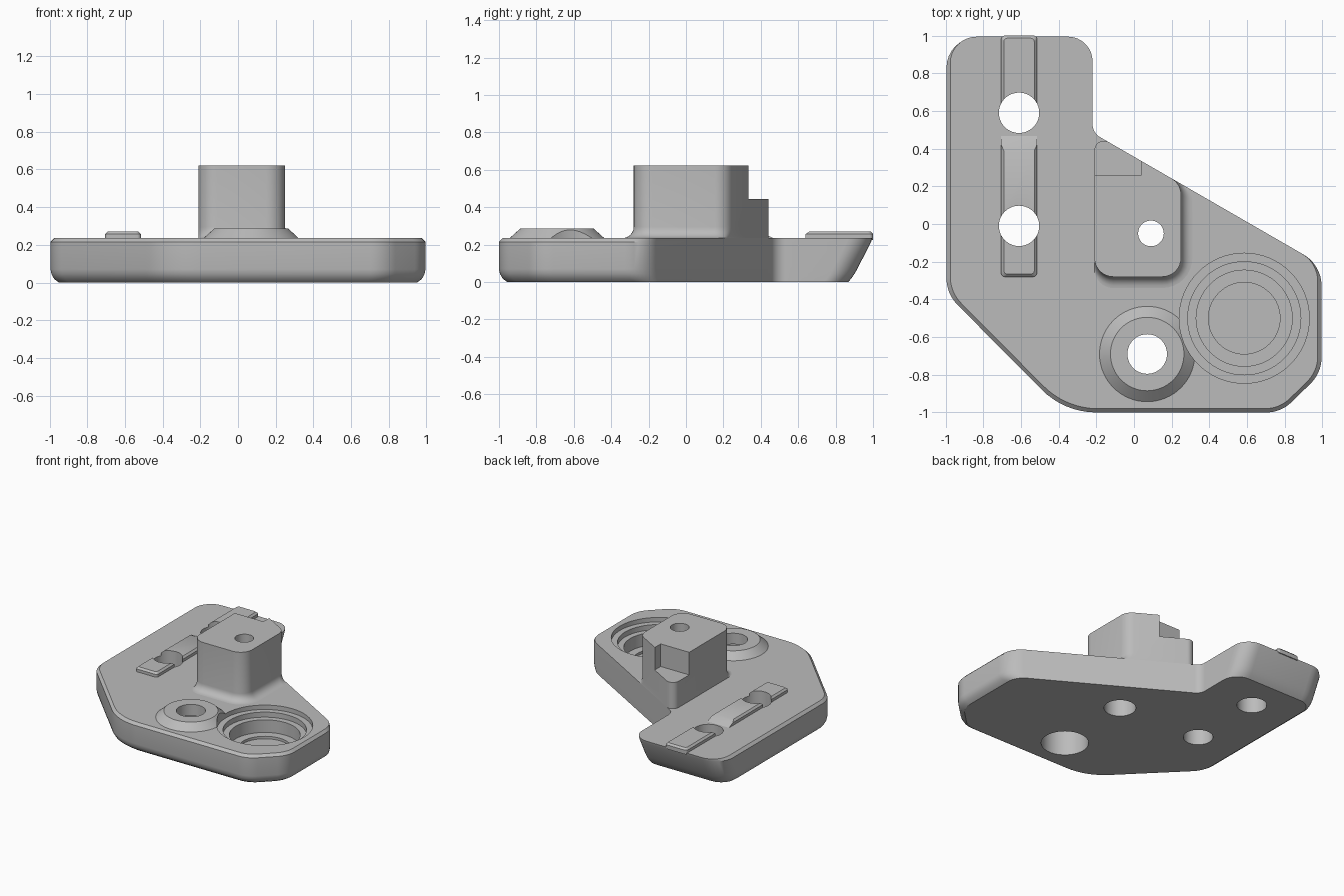
import bpy, bmesh, math
from mathutils import Vector, Matrix

cube = bpy.data.objects.get("Cube")
if cube:
    bpy.data.objects.remove(cube, do_unlink=True)

grey = bpy.data.materials.new("plain_grey")
grey.use_nodes = True
COLOUR = (0.5, 0.5, 0.5, 1)
grey.diffuse_color = COLOUR
next(n for n in grey.node_tree.nodes if n.type == 'BSDF_PRINCIPLED').inputs["Base Color"].default_value = COLOUR

TOP = 0.235       # top of the base plate


def diagonal(x):
    """Y of the slanted back edge shared by plate and post."""
    return 0.357 - 0.577 * x


def rounded(corners, steps=8):
    """Outline from (x, y, radius) corners, each replaced by an arc."""
    pts = [Vector(c[:2]) for c in corners]
    out = []
    for i, (p, c) in enumerate(zip(pts, corners)):
        a = (p - pts[i - 1]).normalized()
        b = (pts[(i + 1) % len(pts)] - p).normalized()
        turn = math.atan2(a.x * b.y - a.y * b.x, a.dot(b))
        start = p - a * c[2] * math.tan(abs(turn) / 2)
        centre = start + Vector((-a.y, a.x)) * math.copysign(c[2], turn)
        for k in range(steps + 1):
            out.append(centre + Matrix.Rotation(turn * k / steps, 2) @ (start - centre))
    return out


def loft(name, rings):
    """Closed solid through rings of equal point count."""
    bm = bmesh.new()
    rows = [[bm.verts.new(p) for p in ring] for ring in rings]
    n = len(rows[0])
    for low, high in zip(rows, rows[1:]):
        for i in range(n):
            j = (i + 1) % n
            bm.faces.new((low[i], low[j], high[j], high[i]))
    bm.faces.new(rows[0][::-1])
    bm.faces.new(rows[-1])
    bmesh.ops.recalc_face_normals(bm, faces=bm.faces)
    mesh = bpy.data.meshes.new(name)
    bm.to_mesh(mesh)
    bm.free()
    mesh.materials.append(grey)
    ob = bpy.data.objects.new(name, mesh)
    bpy.context.collection.objects.link(ob)
    return ob


def stack(name, outline, levels):
    """Loft an outline(inset) through (inset, z) levels."""
    return loft(name, [[(p.x, p.y, z) for p in rounded(outline(d))] for d, z in levels])


def turned(name, x, y, profile, n=64):
    """Round solid from (radius, z) steps."""
    angles = [2 * math.pi * i / n for i in range(n)]
    return loft(name, [[(x + r * math.cos(a), y + r * math.sin(a), z) for a in angles]
                       for r, z in profile])


def activate(ob):
    bpy.ops.object.select_all(action='DESELECT')
    ob.select_set(True)
    bpy.context.view_layer.objects.active = ob


def cut(ob, *cutters):
    activate(ob)
    for c in cutters:
        mod = ob.modifiers.new("cut", 'BOOLEAN')
        mod.operation = 'DIFFERENCE'
        mod.solver = 'EXACT'
        mod.object = c
        bpy.ops.object.modifier_apply(modifier=mod.name)


# Base plate: edges softened on left, front and right only
def plate_outline(d):
    s = 0.41 * d
    x = 0.995 - d
    return [(-0.22, 1 - 0.3 * d, 0.13), (-x, 1 - 0.3 * d, 0.16 - d),
            (-x, -0.37 + s, 0.2), (-0.37 + s, -1 + d, 0.41),
            (0.78 - s, -1 + d, 0.19), (x, -0.79 + s, 0.19),
            (x, diagonal(x), 0.19 - d), (-0.22, diagonal(-0.22), 0.08)]


plate = stack("base_plate", plate_outline,
              [(0.045, 0), (0.02, 0.018), (0.005, 0.045), (0, 0.07), (0, 0.215), (0.02, TOP)])
# Back end leans inward toward the bottom
for v in plate.data.vertices:
    if v.co.y > 0.8:
        v.co.y -= 0.12 * (1 - v.co.z / TOP)


# Post with a flared foot on its front and right
def post_outline(d):
    x = 0.25 + d
    return [(-0.21, diagonal(-0.21), 0.05), (-0.21, -0.28 - d, 0.1),
            (x, -0.28 - d, 0.1 + d), (x, diagonal(x), 0.1)]


FLARE = 0.06
flare = [(FLARE * (1 - math.sin(a)), TOP + FLARE * (1 - math.cos(a)))
         for a in (math.radians(15 * k) for k in range(7))]
post = stack("post", post_outline, flare + [(0, 0.622)])

# Raised collar around the front hole
collar = turned("collar", 0.07, -0.69, [(0.253, TOP), (0.195, 0.287)])


# Long rail with bevelled top
def rail_outline(d):
    return [(-0.705 + d, 1 - d, 0.02), (-0.705 + d, -0.28 + d, 0.02),
            (-0.515 - d, -0.28 + d, 0.02), (-0.515 - d, 1 - d, 0.02)]


rail = stack("rail", rail_outline, [(0, 0.225), (0, 0.257), (0.014, 0.271)])

# Cutters
pocket = turned("pocket_cutter", 0.585, -0.5,
                [(0.19, 0.04), (0.19, 0.06), (0.255, 0.06), (0.255, 0.16),
                 (0.3, 0.16), (0.3, 0.2), (0.345, 0.2), (0.345, 0.5)])
collar_bore = turned("collar_bore_cutter", 0.07, -0.69,
                     [(0.17, -0.1), (0.17, 0.2), (0.105, 0.2), (0.105, 0.6)])
post_bore = turned("post_bore_cutter", 0.09, -0.05,
                   [(0.115, -0.1), (0.115, 0.4), (0.068, 0.4), (0.068, 0.9)])
rail_bores = [turned("rail_bore_cutter", -0.61, y, [(0.107, -0.1), (0.107, 0.6)])
              for y in (-0.01, 0.59)]
notch = loft("notch_cutter", [[(x, y, z) for x, y in ((-0.5, 0.26), (0.04, 0.26), (0.04, 0.8), (-0.5, 0.8))]
                              for z in (0.443, 0.9)])
ramp = loft("ramp_cutter", [[(x, y, z) for y, z in
                             ((0.39, 0.271), (0.5, 0.22), (0.6, 0.22), (0.6, 0.4), (0.39, 0.4))]
                            for x in (-0.8, -0.4)])

cut(plate, pocket, collar_bore, post_bore, *rail_bores)
cut(post, notch, post_bore)
cut(collar, pocket, collar_bore)
cut(rail, ramp, *rail_bores)

for c in [pocket, collar_bore, post_bore, notch, ramp] + rail_bores:
    bpy.data.objects.remove(c, do_unlink=True)

for ob in (plate, post, collar, rail):
    activate(ob)
    bpy.ops.object.shade_smooth_by_angle(angle=math.radians(28))
